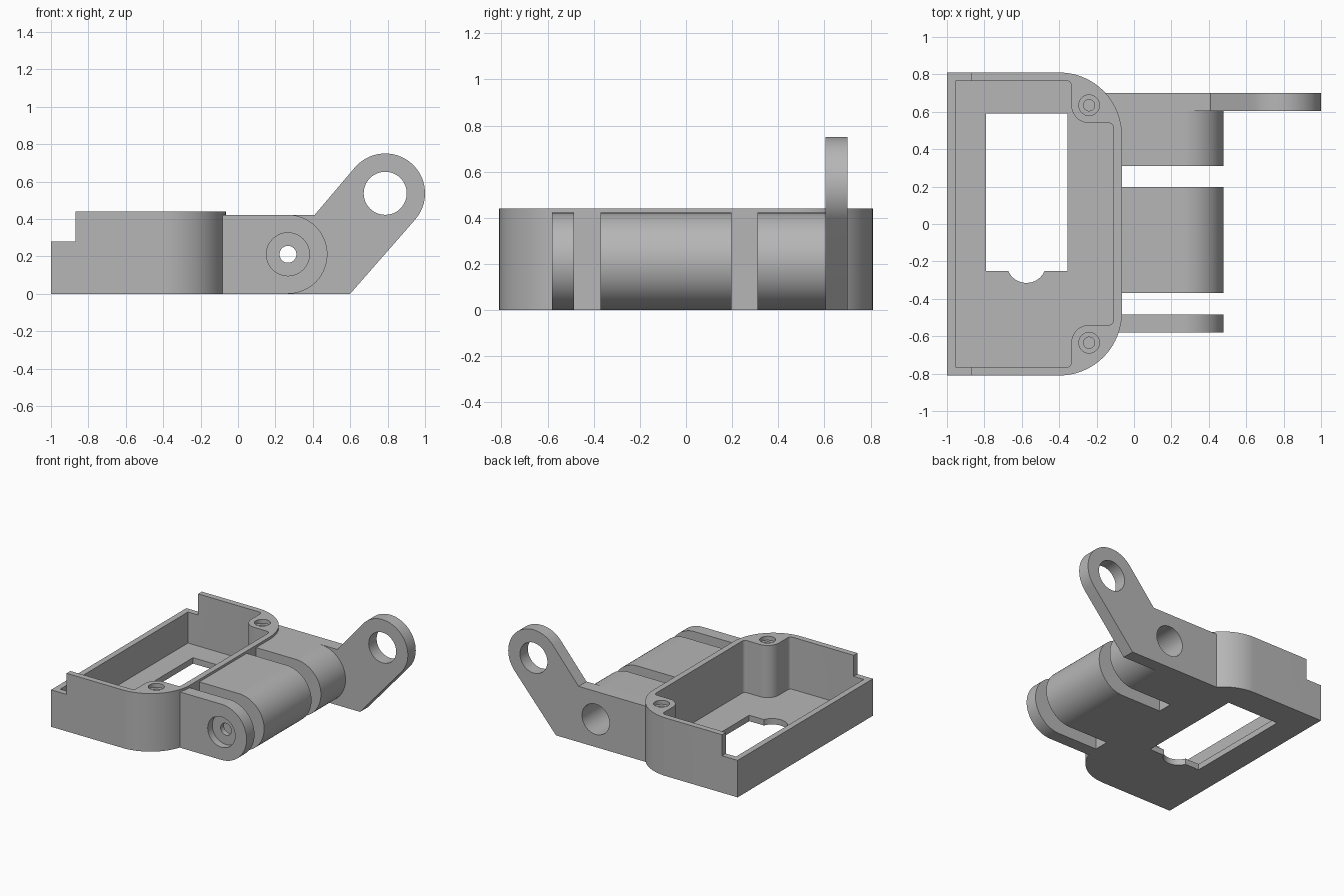
import bpy, bmesh
from math import cos, sin, radians

cube = bpy.data.objects.get("Cube")
if cube:
    bpy.data.objects.remove(cube, do_unlink=True)

grey = bpy.data.materials.new("plain grey")
grey.use_nodes = True
colour = (0.47, 0.47, 0.47, 1)
grey.diffuse_color = colour
grey.node_tree.nodes["Principled BSDF"].inputs["Base Color"].default_value = colour


def arc(cx, cy, r, start, end, steps=24):
    angles = [radians(start + (end - start) * i / steps) for i in range(steps + 1)]
    return [(cx + r * cos(a), cy + r * sin(a)) for a in angles]


def circle(cx, cy, r):
    return arc(cx, cy, r, 0, 360, 48)[:-1]


def prism(name, outline, low, high, axis="z"):
    """Extrude an outline along z, or an x-z outline along y."""
    place = (lambda a, b, h: (a, b, h)) if axis == "z" else (lambda a, b, h: (a, h, b))
    bm = bmesh.new()
    face = bm.faces.new([bm.verts.new(place(a, b, low)) for a, b in outline])
    top = bmesh.ops.extrude_face_region(bm, geom=[face])["geom"]
    offset = place(0, 0, high - low)
    bmesh.ops.translate(bm, vec=offset, verts=[v for v in top if isinstance(v, bmesh.types.BMVert)])
    bmesh.ops.recalc_face_normals(bm, faces=bm.faces)
    mesh = bpy.data.meshes.new(name)
    bm.to_mesh(mesh)
    bm.free()
    mesh.materials.append(grey)
    obj = bpy.data.objects.new(name, mesh)
    bpy.context.collection.objects.link(obj)
    return obj


def activate(obj):
    bpy.ops.object.select_all(action="DESELECT")
    obj.select_set(True)
    bpy.context.view_layer.objects.active = obj


def cut(obj, outline, low, high, axis="z"):
    cutter = prism("cutter", outline, low, high, axis)
    cutter.hide_render = True
    mod = obj.modifiers.new("cut", "BOOLEAN")
    mod.operation, mod.solver, mod.object = "DIFFERENCE", "EXACT", cutter
    activate(obj)
    bpy.ops.object.modifier_apply(modifier=mod.name)
    bpy.data.objects.remove(cutter, do_unlink=True)


def box(x0, x1, y0, y1):
    return [(x0, y0), (x1, y0), (x1, y1), (x0, y1)]


def mirrored(half):
    return half + [(x, -y) for x, y in reversed(half)]


# Tray with two rounded corners and a lowered side wall
FLOOR, RIM = 0.045, 0.44
tray = prism("tray", mirrored([(-1, 0.81)] + arc(-0.4, 0.475, 0.335, 90, 0)), 0, RIM)
cut(tray, box(-1.1, -0.87, -1, 1), 0.28, 0.6)

# Cavity that leaves a screw boss in each rounded corner
pocket = [(-0.955, 0.765)] + arc(-0.36, 0.74, 0.025, 90, 0, 6)
pocket += arc(-0.24, 0.635, 0.095, 180, 270, 12) + arc(-0.135, 0.515, 0.025, 90, 0, 6)
cut(tray, mirrored(pocket), FLOOR, 0.6)

# Floor window with a curved notch
notch = arc(-0.575, -0.209, 0.106, 203, 337, 16)
cut(tray, [(-0.79, 0.59), (-0.79, -0.25)] + notch + [(-0.355, -0.25), (-0.355, 0.59)], -0.1, 0.2)

# Countersunk screw holes
for side in (-1, 1):
    cut(tray, circle(-0.24, side * 0.635, 0.055), RIM - 0.03, 0.6)
    cut(tray, circle(-0.24, side * 0.635, 0.03), 0.12, 0.6)

# Hinge knuckles: rounded lugs on a shared axis
AX, AZ, R = 0.267, 0.211, 0.211
PIN, BORE = circle(AX, AZ, 0.045), circle(AX, AZ, 0.115)
lug = [(-0.09, 0)] + arc(AX, AZ, R, -90, 90, 32) + [(-0.09, 2 * R)]
knuckles = []
for name, y0, y1 in (("front_knuckle", -0.58, -0.485),
                     ("middle_knuckle", -0.37, 0.197),
                     ("back_knuckle", 0.31, 0.606)):
    knuckle = prism(name, lug, y0, y1, "y")
    cut(knuckle, PIN, y0 - 0.1, y1 + 0.1, "y")
    knuckles.append(knuckle)
cut(knuckles[0], BORE, -0.7, -0.525, "y")
cut(knuckles[2], BORE, 0.4, 0.8, "y")

# Raised lever arm with an eye at its end
outline = [(-0.16, 0), (0.6, 0)] + arc(0.787, 0.537, 0.213, -41.2, 140.3, 40)
outline += [(0.41, 2 * R), (-0.16, 2 * R)]
arm = prism("lever_arm", outline, 0.605, 0.7, "y")
cut(arm, circle(0.787, 0.537, 0.115), 0.5, 0.8, "y")
cut(arm, BORE, 0.5, 0.8, "y")

for obj in [tray, arm] + knuckles:
    activate(obj)
    bpy.ops.object.shade_smooth_by_angle(angle=radians(30))
